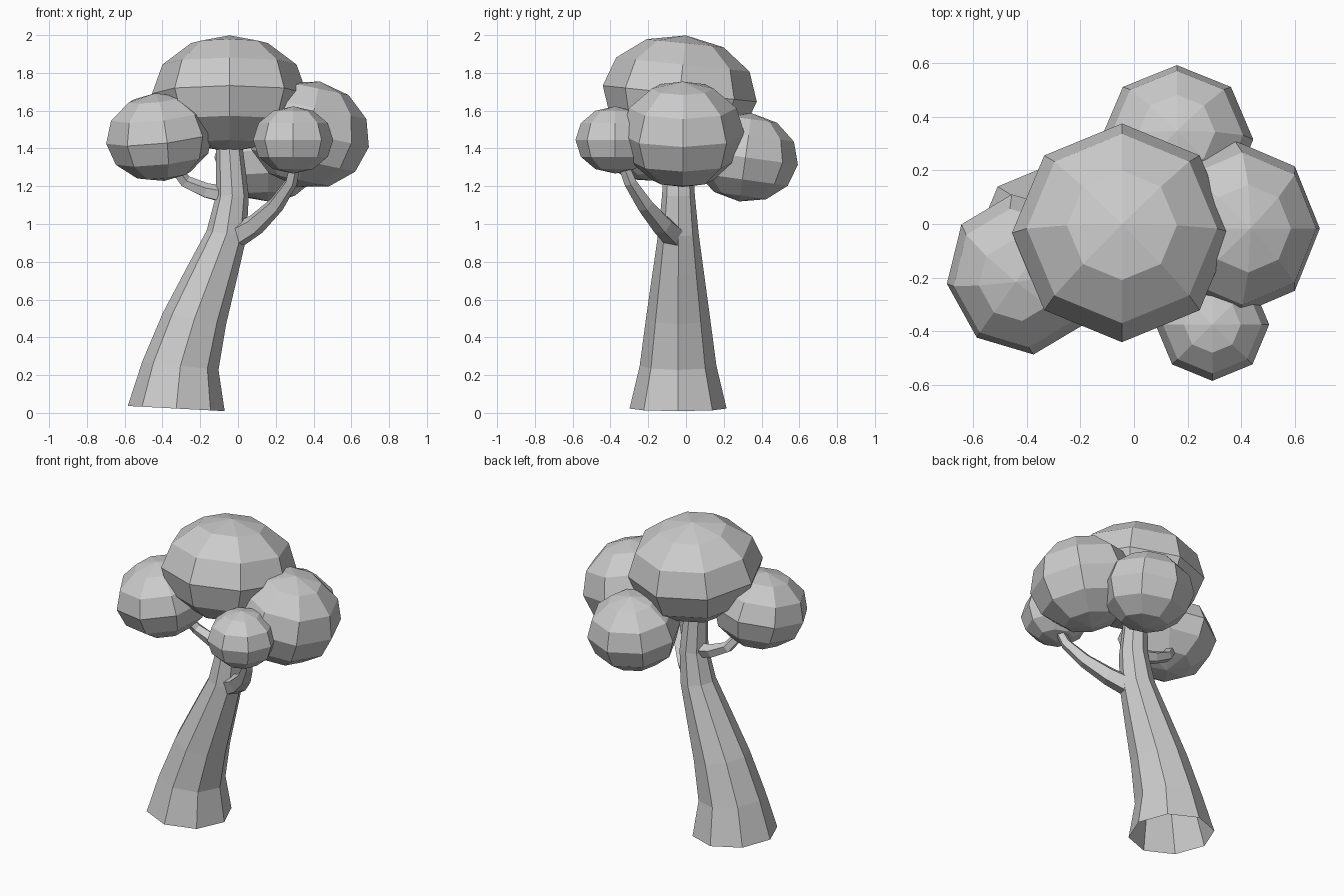
import bpy, bmesh
from math import cos, sin, pi, radians
from mathutils import Vector

if "Cube" in bpy.data.objects:
    bpy.data.objects.remove(bpy.data.objects["Cube"])


def leaf_clump(name, loc, size, rot):
    # Faceted 8 x 6 sphere, squashed and slightly tipped
    bpy.ops.mesh.primitive_uv_sphere_add(segments=8, ring_count=6, radius=1, location=loc,
                                         rotation=[radians(a) for a in rot])
    ob = bpy.context.object
    ob.name = name
    ob.scale = size
    return ob


def limb(name, path, sides, level=0.0):
    # Open tapered tube: path holds (x, y, z, radius); level flattens rings towards horizontal
    bm = bmesh.new()
    pts = [Vector(p[:3]) for p in path]
    rings = []
    for i, p in enumerate(pts):
        d = (pts[min(i + 1, len(pts) - 1)] - pts[max(i - 1, 0)]).normalized()
        d = d.lerp(Vector((0, 0, 1)), level).normalized()
        q = Vector((0, 0, 1)).rotation_difference(d)
        r = path[i][3]
        rings.append([bm.verts.new(p + q @ Vector((r * cos(2 * pi * k / sides),
                                                  r * sin(2 * pi * k / sides), 0)))
                      for k in range(sides)])
    for a, b in zip(rings, rings[1:]):
        for k in range(sides):
            n = (k + 1) % sides
            bm.faces.new((a[k], a[n], b[n], b[k]))
    me = bpy.data.meshes.new(name)
    bm.to_mesh(me)
    bm.free()
    ob = bpy.data.objects.new(name, me)
    bpy.context.collection.objects.link(ob)
    return ob


# Leaning trunk, flared and open at the foot
limb("trunk", [(-.327, -.042, .023, .257), (-.305, -.042, .25, .203), (-.23, -.042, .5, .17),
               (-.135, -.041, .75, .135), (-.06, -.04, .95, .107), (-.03, -.04, 1.15, .087),
               (-.05, -.04, 1.47, .067)], 8, level=.45)

# Branches reaching the outer clumps
limb("front_branch", [(-.02, -.055, .93, .068), (.09, -.125, .995, .058), (.2, -.215, 1.1, .045),
                      (.28, -.295, 1.22, .034), (.31, -.35, 1.36, .028)], 5)
limb("left_branch", [(-.05, -.04, 1.15, .05), (-.17, -.025, 1.175, .042),
                     (-.28, -.03, 1.225, .035), (-.37, -.08, 1.34, .028)], 5)

# Foliage
leaf_clump("top_foliage", (-.045, -.033, 1.69), (.41, .41, .31), (-6, 0, 0))
leaf_clump("left_foliage", (-.415, -.188, 1.46), (.287, .303, .235), (6, -7, 7))
leaf_clump("right_foliage", (.375, -.017, 1.475), (.325, .328, .285), (0, 12, 0))
leaf_clump("back_foliage", (.16, .315, 1.353), (.285, .28, .236), (-8, 0, 0))
leaf_clump("front_foliage", (.292, -.375, 1.445), (.212, .21, .178), (0, 0, 0))
